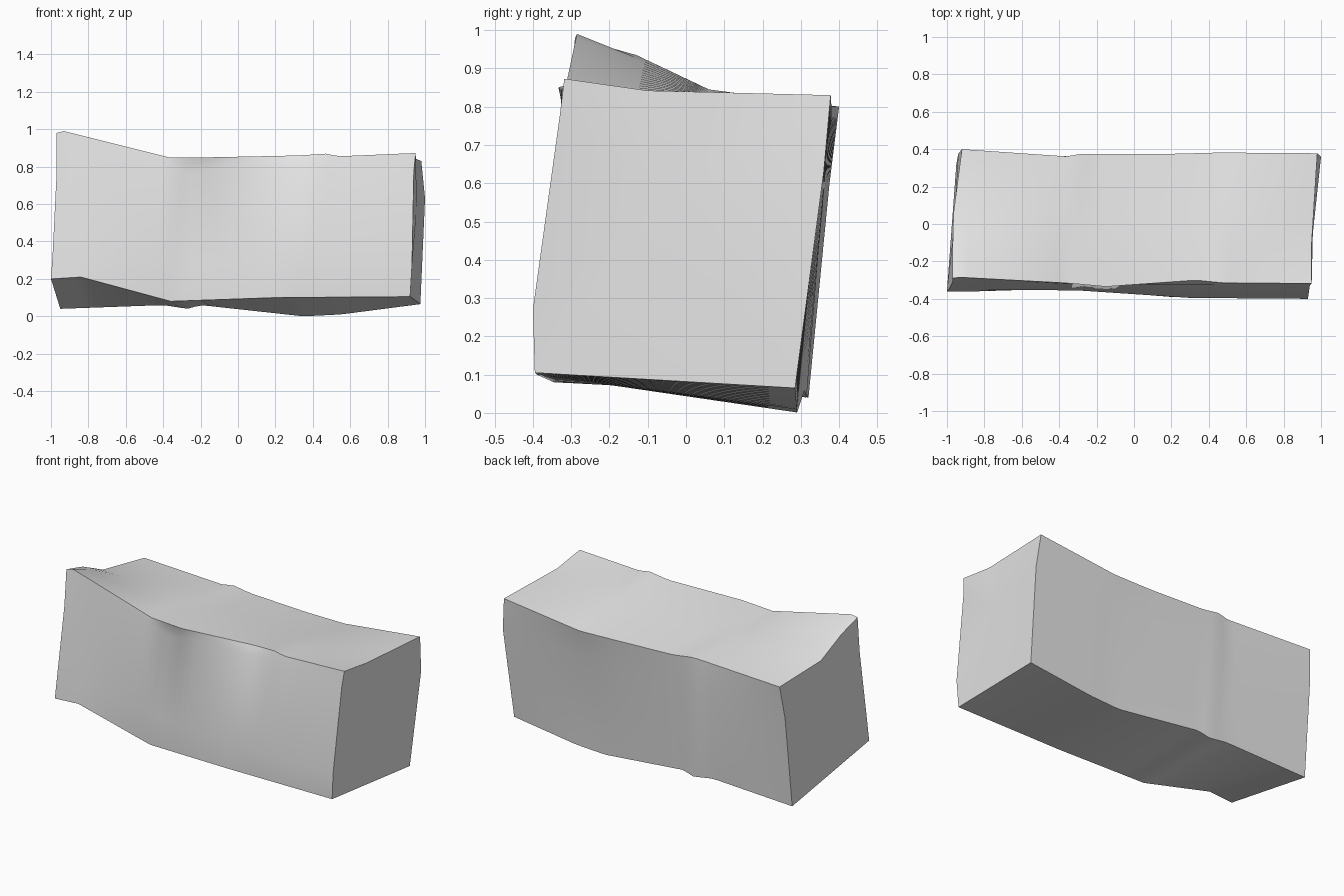
import bpy
import bmesh
import math
from mathutils import Vector

default_cube = bpy.data.objects.get("Cube")
if default_cube:
    bpy.data.objects.remove(default_cube, do_unlink=True)

# Lengthwise edge lines of the rough block, each running from -x to +x
front_bottom = [(-1, -.36, .2), (-.84, -.36, .21), (-.36, -.345, .08),
                (.2, -.39, .1), (.92, -.395, .105)]
front_belly = [(-.99, -.35, .35), (-.3, -.355, .28), (.3, -.395, .27), (.93, -.4, .27)]
front_shoulder = [(-.97, -.31, .76), (-.82, -.295, .92), (-.37, -.32, .81),
                  (-.24, -.305, .76), (-.1, -.325, .8), (.4, -.325, .81), (.94, -.33, .775)]
front_top = [(-.97, -.29, .98), (-.93, -.285, .99), (-.37, -.315, .85), (-.15, -.335, .85),
             (.33, -.3, .86), (.48, -.315, .87), (.53, -.315, .855), (.95, -.318, .873)]
top_front = [(-.97, -.13, .935), (-.37, -.15, .84), (.95, -.1, .842)]
top_middle = [(-.965, .06, .845), (-.3, .05, .825), (.3, .05, .815), (.96, .06, .838)]
back_top = [(-.92, .4, .8), (-.34, .36, .8), (-.31, .375, .81), (-.18, .375, .79),
            (.2, .375, .775), (.46, .382, .77), (.98, .378, .83)]
back_middle = [(-.94, .375, .6), (-.26, .36, .6), (.46, .345, .6), (1, .36, .63)]
back_bottom = [(-.95, .32, .04), (-.4, .31, .06), (-.27, .315, .04), (-.2, .31, .06),
               (.35, .29, 0), (.55, .29, .01), (.975, .285, .065)]
lines = [front_bottom, front_belly, front_shoulder, front_top, top_front,
         top_middle, back_top, back_middle, back_bottom]


def point_on_line(line, t):
    """Point a fraction t of the way along x on a broken line."""
    x = line[0][0] + (line[-1][0] - line[0][0]) * t
    for start, end in zip(line, line[1:]):
        if x <= end[0] or end is line[-1]:
            mix = (x - start[0]) / (end[0] - start[0])
            return Vector(start).lerp(Vector(end), mix)


def make_material(name, colour):
    material = bpy.data.materials.new(name)
    material.use_nodes = True
    material.diffuse_color = colour
    for node in material.node_tree.nodes:
        if node.type == 'BSDF_PRINCIPLED':
            node.inputs["Base Color"].default_value = colour
    return material


# Skin the block between the edge lines
steps = 48
bm = bmesh.new()
rings = [[bm.verts.new(point_on_line(line, i / steps)) for line in lines]
         for i in range(steps + 1)]
count = len(lines)
for near, far in zip(rings, rings[1:]):
    for j in range(count):
        k = (j + 1) % count
        bm.faces.new((near[j], near[k], far[k], far[j]))

# Close both ends with a fan of facets
for ring in (rings[0], rings[-1]):
    centre = bm.verts.new(sum((v.co for v in ring), Vector()) / count)
    for j in range(count):
        bm.faces.new((ring[j], ring[(j + 1) % count], centre))
bmesh.ops.recalc_face_normals(bm, faces=bm.faces)

mesh = bpy.data.meshes.new("stone_block")
bm.to_mesh(mesh)
bm.free()
block = bpy.data.objects.new("stone_block", mesh)
bpy.context.collection.objects.link(block)
mesh.materials.append(make_material("light grey stone", (.8, .8, .8, 1)))

# Smooth faces, sharp edges
bpy.ops.object.select_all(action='DESELECT')
block.select_set(True)
bpy.context.view_layer.objects.active = block
bpy.ops.object.shade_smooth_by_angle(angle=math.radians(35))
